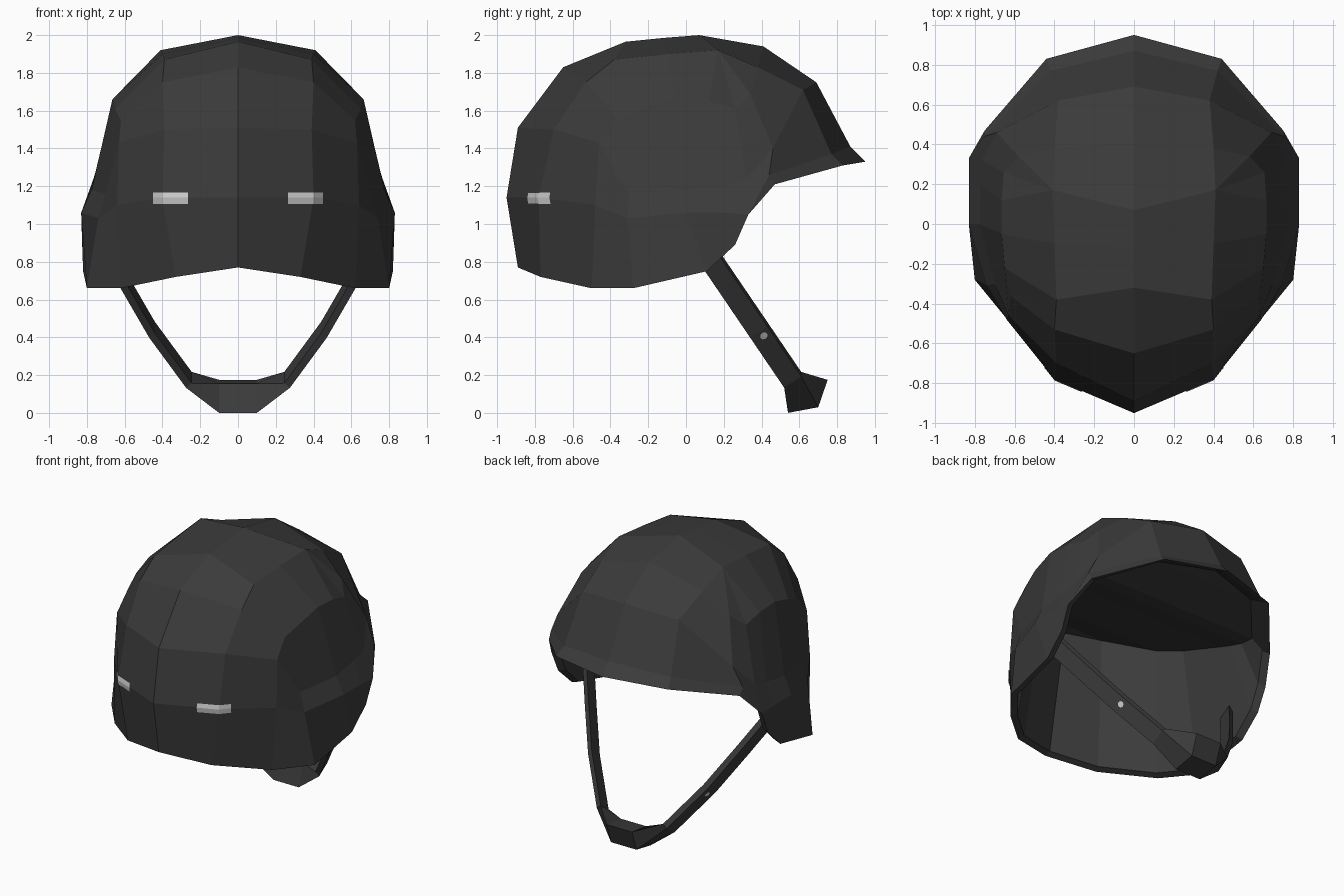
import bpy, bmesh
from mathutils import Vector
from mathutils.bvhtree import BVHTree

if "Cube" in bpy.data.objects:
    bpy.data.objects.remove(bpy.data.objects["Cube"])


def material(name, c):
    m = bpy.data.materials.new(name)
    m.diffuse_color = (c, c, c, 1)
    m.use_nodes = True
    m.node_tree.nodes["Principled BSDF"].inputs["Base Color"].default_value = m.diffuse_color
    return m


DARK = material("charcoal", 0.043)
LIGHT = material("light_grey", 0.62)


def make(name, bm, mat):
    me = bpy.data.meshes.new(name)
    bm.to_mesh(me)
    me.materials.append(mat)
    ob = bpy.data.objects.new(name, me)
    bpy.context.collection.objects.link(ob)
    return ob


def skin(bm, rows, closed=False):
    """Bridge rows of points with quads, on both sides of x = 0."""
    for s in (1, -1):
        vs = [[bm.verts.new((p[0] * s, p[1], p[2])) for p in r] for r in rows]
        for a, b in zip(vs, vs[1:]):
            n = len(a)
            for i in range(n if closed else n - 1):
                j = (i + 1) % n
                bm.faces.new((a[i], a[j], b[j], b[i]))


def tidy(bm):
    bmesh.ops.remove_doubles(bm, verts=bm.verts[:], dist=0.0005)
    bmesh.ops.dissolve_degenerate(bm, edges=bm.edges[:], dist=0.0005)
    bmesh.ops.recalc_face_normals(bm, faces=bm.faces[:])


# Helmet shell: half rings running from the front (-y) round to the brim (+y)
rim = [(0, -.89, .77), (.33, -.77, .72), (.62, -.5, .66), (.80, -.28, .66), (.82, .11, .75),
       (.825, .26, .89), (.83, .33, 1.05), (.75, .47, 1.21), (.44, .83, 1.31), (0, .95, 1.33)]
ear = [(0, -.95, 1.14), (.40, -.78, 1.14), (.64, -.48, 1.10), (.74, -.31, 1.03), (.83, 0, 1.06),
       (.83, .2, 1.06), (.83, .33, 1.05), (.755, .44, 1.26), (.42, .77, 1.37), (0, .87, 1.41)]
brow = [(0, -.89, 1.51), (.39, -.70, 1.50), (.63, -.46, 1.43), (.70, -.30, 1.16), (.775, 0, 1.18),
        (.77, .2, 1.21), (.765, .32, 1.24), (.69, .46, 1.40), (.38, .62, 1.71), (0, .69, 1.75)]
upper = [(0, -.65, 1.83), (.40, -.53, 1.75), (.62, -.36, 1.55), (.65, -.22, 1.61), (.665, -.05, 1.66),
         (.665, .12, 1.65), (.655, .26, 1.61), (.58, .34, 1.69), (.40, .38, 1.83), (0, .41, 1.94)]
B, C = (.39, -.38, 1.87), (.41, .17, 1.92)
crown = [(0, -.32, 1.965), B, B, B, (.40, -.10, 1.90), C, C, C, C, (0, .07, 2.0)]
middle = [(0, -.32, 1.965)] * 4 + [(0, -.12, 1.985)] + [(0, .07, 2.0)] * 5
# Inside: thin lip, straight walls and a plain ceiling
lip = [(x * .94, y * .95, z + .015) for x, y, z in rim]
wall = [(0, -.70, 1.60), (.25, -.62, 1.60), (.50, -.36, 1.50), (.58, -.2, 1.46), (.64, .1, 1.38),
        (.65, .2, 1.35), (.65, .3, 1.32), (.64, .42, 1.30), (.38, .72, 1.36), (0, .82, 1.39)]
ceiling = [(0, y, z) for x, y, z in wall]

bm = bmesh.new()
skin(bm, [ceiling, wall, lip, rim, ear, brow, upper, crown, middle])
tidy(bm)
tree = BVHTree.FromBMesh(bm)
make("helmet_shell", bm, DARK)

# Reflective plates on the front, laid on the shell surface
bm = bmesh.new()
skin(bm, [[tree.ray_cast(Vector((x, -2, z)), Vector((0, 1, 0)))[0] + Vector((0, -.006, 0))
           for x in (.265, .399, .45)] for z in (1.105, 1.139, 1.168)])
tidy(bm)
for f in bm.faces:
    if f.normal.y > 0:
        f.normal_flip()
make("front_reflectors", bm, LIGHT)

# Chin strap: flat band lofted down to a chin cup
w, n = Vector((0, .045, .03)), Vector((.015, 0, -.012))
path = [Vector(p) for p in ((.74, .045, .94), (.60, .215, .69), (.455, .385, .44), (.26, .565, .175))]
rows = [[c - w + n, c + w + n, c + w - n, c - w - n] for c in path]
chin = [(.54, 0), (.70, .03), (.75, .175), (.59, .155)]
rows += [[(x, y, z) for y, z in chin] for x in (.10, 0)]
bm = bmesh.new()
skin(bm, rows, closed=True)
tidy(bm)
make("chin_strap", bm, DARK)

# Strap studs, lying on the outside of the band
bm = bmesh.new()
t = path[3] - path[2]
out = t.cross(w).normalized()
spot = path[2] + t * .09 + n + w * .2 + out * .006
for s in (1, -1):
    flip = Vector((s, 1, 1))
    ring = bmesh.ops.create_circle(bm, cap_ends=True, segments=8, radius=.021)["verts"]
    rot = Vector((0, 0, 1)).rotation_difference(out * flip)
    for v in ring:
        v.co = rot @ v.co + spot * flip
make("strap_studs", bm, LIGHT)
